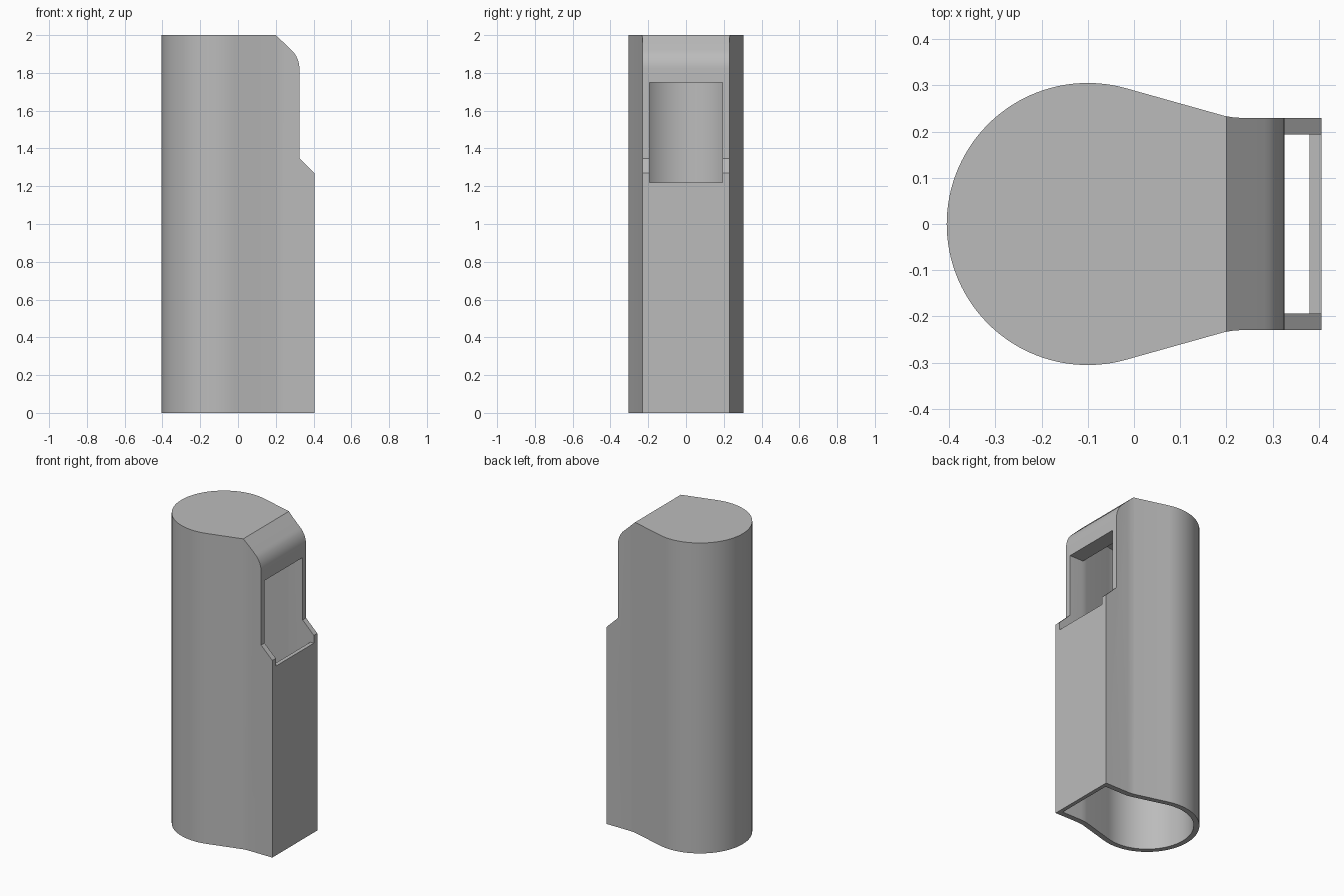
import bpy, bmesh, math

cube = bpy.data.objects.get("Cube")
if cube:
    bpy.data.objects.remove(cube, do_unlink=True)

grey = bpy.data.materials.new("matte grey")
grey.use_nodes = True
grey.diffuse_color = (0.5, 0.5, 0.5, 1)
grey.node_tree.nodes["Principled BSDF"].inputs["Base Color"].default_value = (0.5, 0.5, 0.5, 1)


def prism(name, outline, to_3d, start, end):
    """Extrude a closed 2D outline between two levels."""
    bm = bmesh.new()
    low = [bm.verts.new(to_3d(a, b, start)) for a, b in outline]
    high = [bm.verts.new(to_3d(a, b, end)) for a, b in outline]
    bm.faces.new(low)
    bm.faces.new(high)
    n = len(outline)
    for i in range(n):
        j = (i + 1) % n
        bm.faces.new((low[i], low[j], high[j], high[i]))
    bmesh.ops.recalc_face_normals(bm, faces=bm.faces)
    mesh = bpy.data.meshes.new(name)
    bm.to_mesh(mesh)
    bm.free()
    mesh.materials.append(grey)
    obj = bpy.data.objects.new(name, mesh)
    bpy.context.collection.objects.link(obj)
    return obj


def upright(x, y, z):
    return (x, y, z)


def sideways(x, z, y):
    return (x, y, z)


def cut(obj, cutter):
    """Subtract the cutter, apply the result and discard the cutter."""
    cutter.hide_render = True
    mod = obj.modifiers.new("cut", "BOOLEAN")
    mod.operation = "DIFFERENCE"
    mod.solver = "EXACT"
    mod.object = cutter
    bpy.context.view_layer.update()
    graph = bpy.context.evaluated_depsgraph_get()
    mesh = bpy.data.meshes.new_from_object(obj.evaluated_get(graph))
    obj.modifiers.clear()
    obj.data = mesh
    bpy.data.objects.remove(cutter, do_unlink=True)


def teardrop(radius, neck, end):
    """Round body blending through tangent flanks into a straight neck."""
    steps, tangent = 40, math.radians(74.5)
    half = []
    for i in range(steps + 1):
        a = math.pi + (tangent - math.pi) * i / steps
        half.append((-0.1 + radius * math.cos(a), radius * math.sin(a)))
    half += [(0.195, neck + 0.005), (0.215, neck + 0.0015), (0.24, neck), (end, neck)]
    return half + [(x, -y) for x, y in reversed(half[1:])]


# Solid outer body
casing = prism("casing", teardrop(0.305, 0.229, 0.405), upright, 0, 2)

# Sloped shoulder, recessed upper face and step on the neck side
shoulder = [(0.15, 2.05), (0.2, 2.0), (0.282, 1.922)]
for i in range(1, 9):
    a = math.radians(45 * (1 - i / 8))
    shoulder.append((0.185 + 0.14 * math.cos(a), 1.822 + 0.14 * math.sin(a)))
shoulder += [(0.325, 1.348), (0.405, 1.27), (0.5, 1.177), (0.5, 2.05)]
cut(casing, prism("shoulder_cutter", shoulder, sideways, -0.5, 0.5))

# Hollow interior, open at the bottom, with a solid block left above the window
cavity = prism("cavity_cutter", teardrop(0.272, 0.194, 0.38), upright, -0.1, 1.965)
block = [(0.225, 1.75), (0.6, 1.75), (0.6, 2.1), (0.225, 2.1)]
cut(cavity, prism("block_cutter", block, sideways, -0.5, 0.5))
cut(casing, cavity)

# Lower part of the window, through the step
window = [(0.3, 1.22), (0.5, 1.22), (0.5, 1.6), (0.3, 1.6)]
cut(casing, prism("window_cutter", window, sideways, -0.1935, 0.1935))

bpy.ops.object.select_all(action="DESELECT")
casing.select_set(True)
bpy.context.view_layer.objects.active = casing
bpy.ops.object.shade_smooth_by_angle(angle=math.radians(25))
